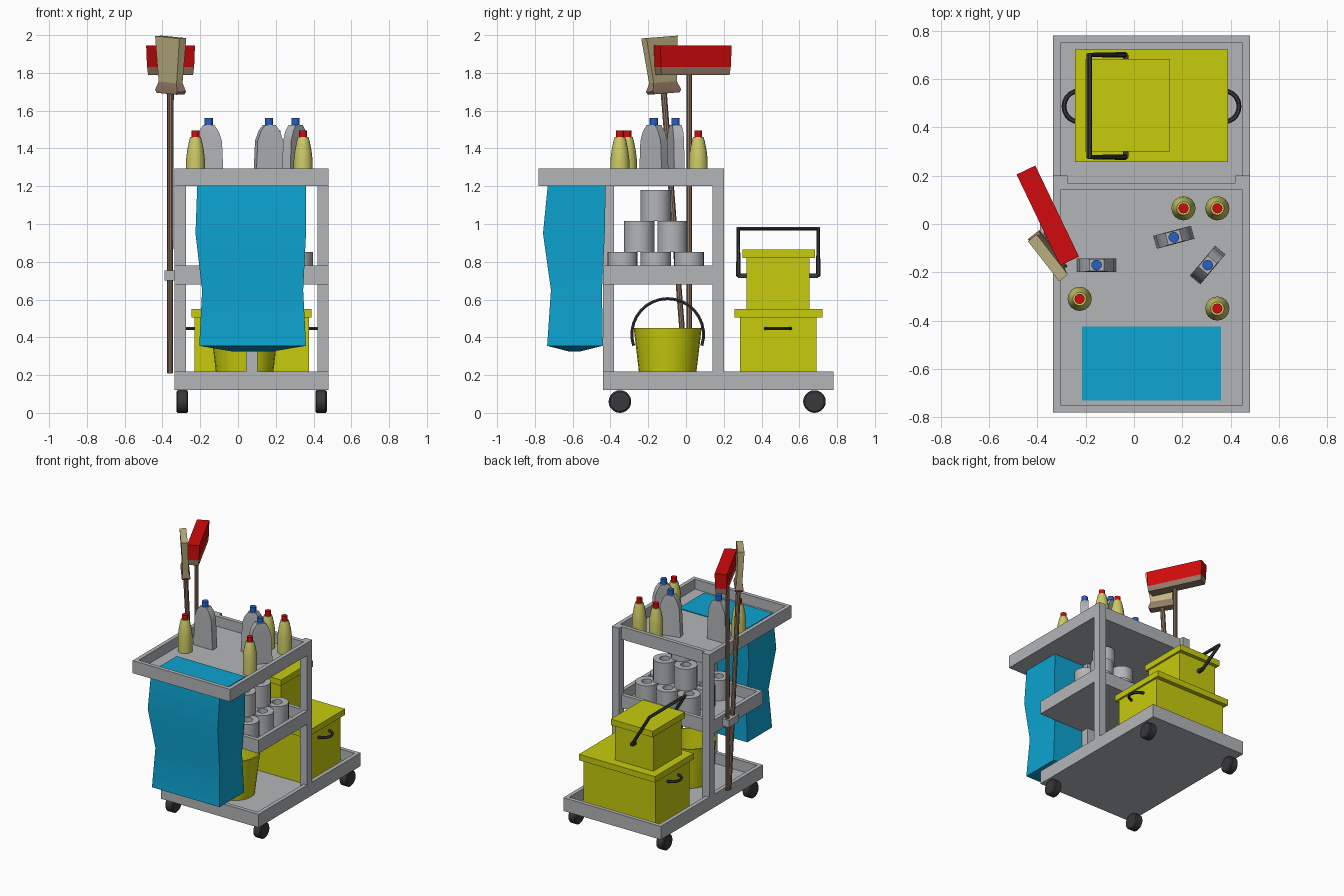
import bpy, bmesh
from math import pi, sin, cos, atan2, radians
from mathutils import Matrix, Vector

cube = bpy.data.objects.get("Cube")
if cube:
    bpy.data.objects.remove(cube)


def material(name, *srgb):
    rgb = [c / 12.92 if c <= 0.04 else ((c + 0.055) / 1.055) ** 2.4 for c in srgb]
    m = bpy.data.materials.new(name)
    m.use_nodes = True
    m.diffuse_color = (*rgb, 1)
    m.node_tree.nodes["Principled BSDF"].inputs["Base Color"].default_value = (*rgb, 1)
    return m


GREY = material("cart_grey", 0.70, 0.71, 0.72)
BLUE = material("bag_blue", 0.05, 0.64, 0.82)
LIME = material("box_yellow", 0.78, 0.80, 0.05)
DARK = material("dark_rubber", 0.22, 0.22, 0.23)
PALE = material("pale_yellow", 0.80, 0.79, 0.40)
RED = material("red", 0.82, 0.04, 0.05)
CAP = material("cap_blue", 0.16, 0.38, 0.76)
WOOD = material("wood_brown", 0.58, 0.48, 0.40)
TAN = material("mop_tan", 0.76, 0.71, 0.52)


def rect(x0, x1, y0, y1, z):
    return [(x0, y0, z), (x1, y0, z), (x1, y1, z), (x0, y1, z)]


def centred(w, d, z):
    return rect(-w / 2, w / 2, -d / 2, d / 2, z)


def circle(r, z, n=20):
    return [(r * cos(2 * pi * i / n), r * sin(2 * pi * i / n), z) for i in range(n)]


def finish(name, mesh, mat, matrix=None):
    mesh.materials.clear()
    mesh.materials.append(mat)
    mesh.shade_smooth()
    mesh.set_sharp_from_angle(angle=radians(32))
    ob = bpy.data.objects.new(name, mesh)
    if matrix:
        ob.matrix_world = matrix
    bpy.context.scene.collection.objects.link(ob)
    return ob


def loft(name, rings, mat, matrix=None):
    """Skin a stack of equal rings and cap both ends."""
    bm = bmesh.new()
    loops = [[bm.verts.new(p) for p in ring] for ring in rings]
    n = len(loops[0])
    for a, b in zip(loops, loops[1:]):
        for i in range(n):
            j = (i + 1) % n
            bm.faces.new((a[i], a[j], b[j], b[i]))
    bm.faces.new(loops[0][::-1])
    bm.faces.new(loops[-1])
    mesh = bpy.data.meshes.new(name)
    bm.to_mesh(mesh)
    bm.free()
    return finish(name, mesh, mat, matrix)


def box(name, x0, x1, y0, y1, z0, z1, mat):
    return loft(name, [rect(x0, x1, y0, y1, z) for z in (z0, z1)], mat)


def lathe(name, profile, mat, matrix=None, n=20):
    return loft(name, [circle(r, z, n) for r, z in profile], mat, matrix)


def rod(name, points, radius, mat):
    """Bent round bar along a path."""
    curve = bpy.data.curves.new(name, "CURVE")
    curve.dimensions = "3D"
    curve.bevel_depth = radius
    curve.bevel_resolution = 1
    curve.use_fill_caps = True
    spline = curve.splines.new("POLY")
    spline.points.add(len(points) - 1)
    for p, co in zip(spline.points, points):
        p.co = (*co, 1)
    helper = bpy.data.objects.new(name, curve)
    mesh = bpy.data.meshes.new_from_object(helper)
    bpy.data.objects.remove(helper)
    return finish(name, mesh, mat)


def place(x, y, z, turn=0):
    return Matrix.Translation((x, y, z)) @ Matrix.Rotation(turn, 4, "Z")


# Cart frame: three rimmed trays and three posts
L, R, T = -0.335, 0.48, 0.03


def tray(name, y0, y1, z0, z1):
    inner = (L + T, R - T, y0 + T, y1 - T)
    loft(name, [rect(L, R, y0, y1, z0), rect(L, R, y0, y1, z1),
                rect(*inner, z1), rect(*inner, z0 + 0.02)], GREY)


tray("bottom_tray", -0.44, 0.78, 0.12, 0.22)
tray("middle_shelf", -0.44, 0.17, 0.68, 0.78)
tray("top_tray", -0.78, 0.17, 1.20, 1.295)
box("back_post_right", L, L + 0.06, 0.14, 0.20, 0.13, 1.295, GREY)
box("back_post_left", R - 0.06, R, 0.14, 0.20, 0.13, 1.295, GREY)
box("front_post", 0.043, 0.103, -0.44, -0.38, 0.13, 1.21, GREY)

# Wheels
for x in (-0.295, 0.44):
    for y in (-0.35, 0.68):
        lathe("wheel", [(0.052, -0.031), (0.06, -0.024), (0.06, 0.024), (0.052, 0.031)], DARK,
              Matrix.Translation((x, y, 0.06)) @ Matrix.Rotation(pi / 2, 4, "Y"))

# Hanging waste bag
loft("waste_bag", [rect(-0.03, 0.18, -0.62, -0.56, 0.325),
                   rect(-0.205, 0.36, -0.735, -0.44, 0.355),
                   rect(-0.19, 0.345, -0.715, -0.445, 0.65),
                   rect(-0.225, 0.36, -0.757, -0.43, 0.95),
                   rect(-0.215, 0.36, -0.73, -0.425, 1.225)], BLUE)

# Pyramid of paper rolls
for layer in range(3):
    count = 3 - layer
    for i in range(count):
        for j in range(count):
            off = (count - 1) / 2
            lathe("paper_roll", [(0.08, 0), (0.08, 0.163), (0.036, 0.163), (0.036, 0.03)], GREY,
                  place(0.14 + (i - off) * 0.176, -0.16 + (j - off) * 0.176, 0.69 + layer * 0.163))

# Bucket with bail
BX, BY = 0.035, -0.097
lathe("bucket", [(0.143, 0.14), (0.18, 0.45), (0.168, 0.45), (0.133, 0.16)], LIME, place(BX, BY, 0), 24)
arc = [radians(-18 + 216 * i / 18) for i in range(19)]
rod("bucket_handle", [(BX, BY + 0.19 * cos(a), 0.415 + 0.19 * sin(a)) for a in arc], 0.009, DARK)

# Storage boxes with lids and handles
box("large_box", -0.23, 0.375, 0.285, 0.69, 0.14, 0.51, LIME)
box("large_box_lid", -0.245, 0.39, 0.257, 0.722, 0.505, 0.55, LIME)
box("small_box", -0.185, 0.135, 0.32, 0.655, 0.55, 0.825, LIME)
box("small_box_lid", -0.20, 0.15, 0.30, 0.683, 0.82, 0.865, LIME)
rod("small_box_handle", [(-0.035, 0.277, 0.725), (-0.185, 0.277, 0.975),
                         (-0.185, 0.70, 0.975), (-0.035, 0.70, 0.725)], 0.012, DARK)
for y in (0.30, 0.675):
    box("handle_pivot", -0.045, -0.022, y - 0.025, y + 0.025, 0.715, 0.737, DARK)
for x, s in ((-0.225, -1), (0.37, 1)):
    rod("box_side_handle", [(x + s * 0.065 * sin(pi * i / 10), 0.487 + 0.065 * cos(pi * i / 10), 0.447)
                            for i in range(11)], 0.01, DARK)

# Spray bottles
for x, y, turn in ((-0.155, -0.17, 0), (0.165, -0.055, 15), (0.305, -0.17, 50)):
    m = place(x, y, 1.22, radians(turn))
    loft("flat_bottle", [centred(w, d, z) for w, d, z in
                         ((0.16, 0.056, 0), (0.14, 0.056, 0.22), (0.105, 0.056, 0.27), (0.06, 0.05, 0.303))],
         GREY, m)
    lathe("blue_cap", [(0.022, 0.30), (0.022, 0.342)], CAP, m, 12)

# Round bottles
for x, y in ((0.205, 0.065), (0.345, 0.065), (-0.225, -0.31), (0.345, -0.35)):
    m = place(x, y, 1.22)
    lathe("round_bottle", [(0.05, 0), (0.05, 0.12), (0.044, 0.17), (0.034, 0.22), (0.028, 0.24)], PALE, m, 16)
    lathe("red_cap", [(0.021, 0.235), (0.021, 0.275)], RED, m, 12)

# Broom standing upside down
broom = place(-0.357, 0.035, 0, atan2(-0.375, 0.18))
lathe("broom_stick", [(0.015, 0.21), (0.015, 1.80)], WOOD, place(-0.36, 0.018, 0), 10)
loft("broom_base", [centred(0.40, 0.072, 1.79), centred(0.41, 0.08, 1.832)], WOOD, broom)
loft("broom_bristles", [centred(0.41, 0.08, 1.832), centred(0.418, 0.086, 1.945)], RED, broom)

# Mop leaning beside it
foot, top = Vector((-0.36, -0.003, 0.21)), Vector((-0.357, -0.118, 1.70))
lean = Matrix.Translation(foot) @ (top - foot).to_track_quat("Z", "Y").to_matrix().to_4x4()
spin = lean @ Matrix.Rotation(atan2(-0.17, 0.125), 4, "Z")
lathe("mop_stick", [(0.015, 0), (0.017, 1.49)], WOOD, lean, 10)
loft("mop_collar", [centred(0.17, 0.055, 1.485), centred(0.19, 0.06, 1.50), centred(0.155, 0.04, 1.545)], WOOD, spin)
loft("mop_head", [centred(0.155, 0.04, 1.545), centred(0.21, 0.046, 1.785)], TAN, spin)

# Stick clip on the side of the shelf
box("stick_clip", -0.39, L + 0.005, -0.075, 0.045, 0.70, 0.755, GREY)
